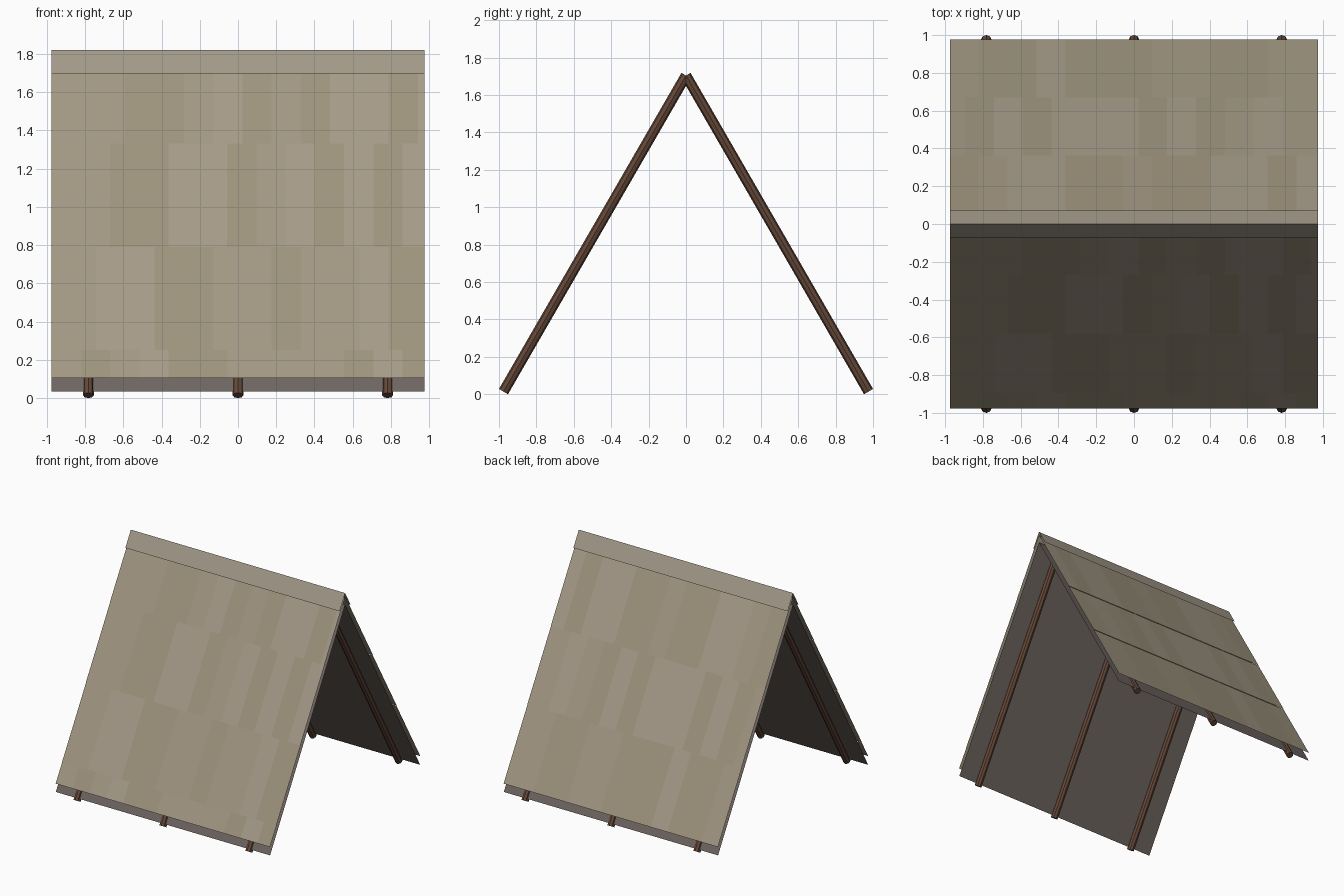
import bpy, math, random
from mathutils import Vector

if "Cube" in bpy.data.objects:
    bpy.data.objects.remove(bpy.data.objects["Cube"])

random.seed(4)
SLOPE = math.sqrt(3)      # 60 degree roof pitch
HALF = 0.975              # half width of the roof along x


def material(name, rgb):
    m = bpy.data.materials.new(name)
    m.diffuse_color = (*rgb, 1)
    m.use_nodes = True
    m.node_tree.nodes["Principled BSDF"].inputs["Base Color"].default_value = m.diffuse_color
    return m


wood = material("pole wood", (0.13, 0.065, 0.04))
board = material("deck board", (0.155, 0.13, 0.117))
ridge = material("ridge board", (0.36, 0.32, 0.25))
tints = [material("shingle a", (0.36, 0.31, 0.225)),
         material("shingle b", (0.34, 0.295, 0.205)),
         material("shingle c", (0.375, 0.325, 0.245))]


def make_object(name, verts, faces, mats, slots=None):
    me = bpy.data.meshes.new(name)
    me.from_pydata(verts, [], faces)
    for m in mats:
        me.materials.append(m)
    if slots:
        for poly, s in zip(me.polygons, slots):
            poly.material_index = s
    ob = bpy.data.objects.new(name, me)
    bpy.context.collection.objects.link(ob)
    return ob


def on_slope(side, x, z, apex):
    """Point at height z on a roof plane whose ridge is at height apex."""
    return (x, side * (apex - z) / SLOPE, z)


def sheet(side, x0, x1, z0, z1, apex0, apex1):
    """Four corners of a quad lying on one slope, wound to face outwards."""
    q = [on_slope(side, x0, z0, apex0), on_slope(side, x1, z0, apex0),
         on_slope(side, x1, z1, apex1), on_slope(side, x0, z1, apex1)]
    return q if side < 0 else q[::-1]


def shingles(name, side, rows, first, width=0.153):
    """Staggered courses of thin shingles, each lapping the one below."""
    verts, faces, slots = [], [], []
    for r, (z0, z1) in enumerate(zip(rows, rows[1:])):
        xs = [-HALF]
        x = -HALF + (first if r % 2 else width)
        while x < HALF - 0.01:
            xs.append(x)
            x += width
        xs.append(HALF)
        for x0, x1 in zip(xs, xs[1:]):
            n = len(verts)
            verts += sheet(side, x0, x1, z0, z1, 1.799, 1.793)
            faces.append((n, n + 1, n + 2, n + 3))
            slots.append(random.randrange(3))
    make_object(name, verts, faces, tints, slots)


for side, label in ((-1, "front"), (1, "back")):
    # thin inner deck
    make_object(label + "_deck", sheet(side, -HALF, HALF, 0.035, 1.724, 1.724, 1.724),
                [(0, 1, 2, 3)], [board])
    # rafter poles straddling the deck
    foot, top = Vector((0, side * 0.976, 0.014)), Vector((0, 0, 1.704))
    for i, x in enumerate((-0.782, 0, 0.782)):
        bpy.ops.mesh.primitive_cylinder_add(
            vertices=8, radius=0.028, depth=(top - foot).length,
            location=(foot + top) / 2 + Vector((x, 0, 0)),
            rotation=(side * math.radians(30), 0, 0))
        pole = bpy.context.object
        pole.name = f"{label}_rafter_{i + 1}"
        pole.data.materials.append(wood)

# outer shingle layers
shingles("front_shingles", -1, [0.105, 0.25, 0.79, 1.33, 1.785], 0.08)
shingles("back_shingles", 1, [0.105, 0.64, 1.17, 1.785], 0.08)

# folded ridge cap
f, b = sheet(-1, -HALF, HALF, 1.697, 1.82, 1.82, 1.82), sheet(1, -HALF, HALF, 1.697, 1.82, 1.82, 1.82)
make_object("ridge_cap", f + b[2:], [(0, 1, 2, 3), (3, 2, 4, 5)], [ridge])
